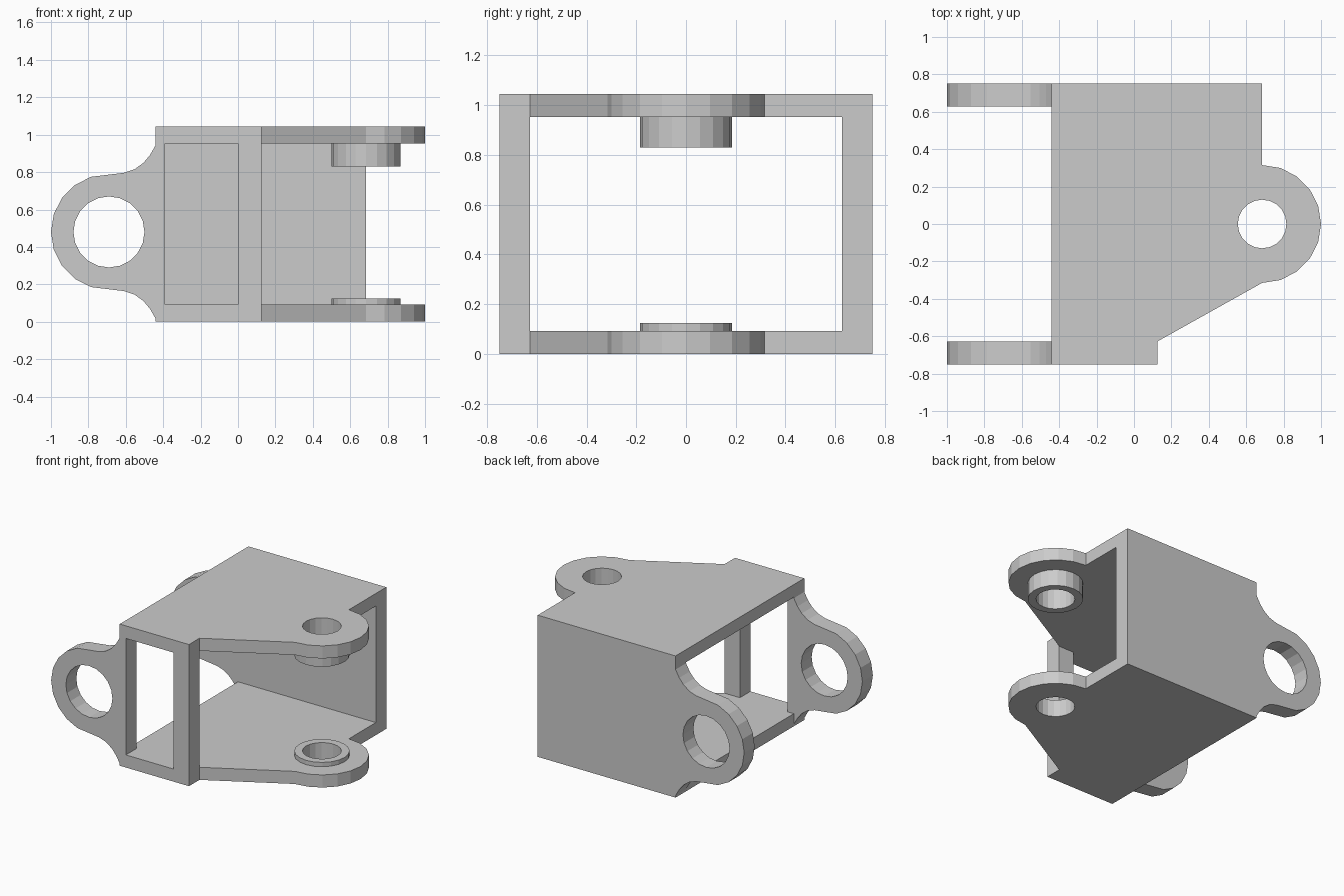
import bpy, bmesh
from math import cos, sin, radians
from mathutils import Matrix

if "Cube" in bpy.data.objects:
    bpy.data.objects.remove(bpy.data.objects["Cube"])

H, W, T, P = 1.045, 0.75, 0.122, 0.093   # height, half width, wall and plate thickness
BORE_X, LUG_X, MID = 0.685, -0.69, 0.48


def arc(cx, cy, r, a0, a1, n):
    return [(cx + r * cos(radians(a0 + (a1 - a0) * i / n)),
             cy + r * sin(radians(a0 + (a1 - a0) * i / n))) for i in range(n + 1)]


def circle(cx, cy, r, n=20):
    return arc(cx, cy, r, 0, 360, n)[:-1]


def slab(name, loops, low, high, upright=False):
    """Extrude an outline with holes between two heights (along y when upright)."""
    curve = bpy.data.curves.new(name, 'CURVE')
    curve.dimensions = '2D'
    curve.fill_mode = 'BOTH'
    curve.extrude = (high - low) / 2
    for loop in loops:
        s = curve.splines.new('POLY')
        s.points.add(len(loop) - 1)
        for p, (x, y) in zip(s.points, loop):
            p.co = (x, y, 0, 1)
        s.use_cyclic_u = True
    temp = bpy.data.objects.new(name + "_outline", curve)
    bpy.context.collection.objects.link(temp)
    mesh = bpy.data.meshes.new_from_object(temp)
    bpy.data.objects.remove(temp)
    mid = (low + high) / 2
    if upright:
        mesh.transform(Matrix.Translation((0, mid, 0)) @ Matrix.Rotation(radians(90), 4, 'X'))
    else:
        mesh.transform(Matrix.Translation((0, 0, mid)))
    bm = bmesh.new()
    bm.from_mesh(mesh)
    bmesh.ops.remove_doubles(bm, verts=bm.verts, dist=1e-4)
    bmesh.ops.recalc_face_normals(bm, faces=bm.faces)
    for f in bm.faces:
        f.smooth = False
    bm.to_mesh(mesh)
    bm.free()
    mesh.name = name
    bpy.context.collection.objects.link(bpy.data.objects.new(name, mesh))


# top and bottom plates with rounded pivot ears, fitted between the walls
yi = W - T
plate = [(-0.44, yi), (-0.44, -yi), (0.125, -yi)] \
    + arc(BORE_X, 0, 0.315, -90, 90, 10) + [(BORE_X, yi)]
bore = circle(BORE_X, 0, 0.13)
slab("bottom_plate", [plate, bore], 0, P)
slab("top_plate", [plate, bore], H - P, H)

# pivot bosses on the inner faces
boss = circle(BORE_X, 0, 0.185)
slab("bottom_boss", [boss, bore], P, 0.125)
slab("top_boss", [boss, bore], 0.83, H - P)

# side walls: mirrored fillets leading into a round lug
fillet = [(-0.44, 0.465), (-0.47, 0.412), (-0.505, 0.37), (-0.553, 0.335), (-0.61, 0.316)]
lug = [(x, MID + z) for x, z in fillet] + arc(LUG_X, MID, 0.31, 90 + 18, 270 - 18, 8) \
    + [(x, MID - z) for x, z in reversed(fillet)]


def wall(right):
    return [(-0.44, 0), (right, 0), (right, H), (-0.44, H)] + lug


eye = circle(LUG_X, MID, 0.19)
window = [(-0.39, P), (0, P), (0, H - P), (-0.39, H - P)]
slab("back_wall", [wall(BORE_X), eye], yi, W, upright=True)
slab("front_wall", [wall(0.125), eye, window], -W, -yi, upright=True)
